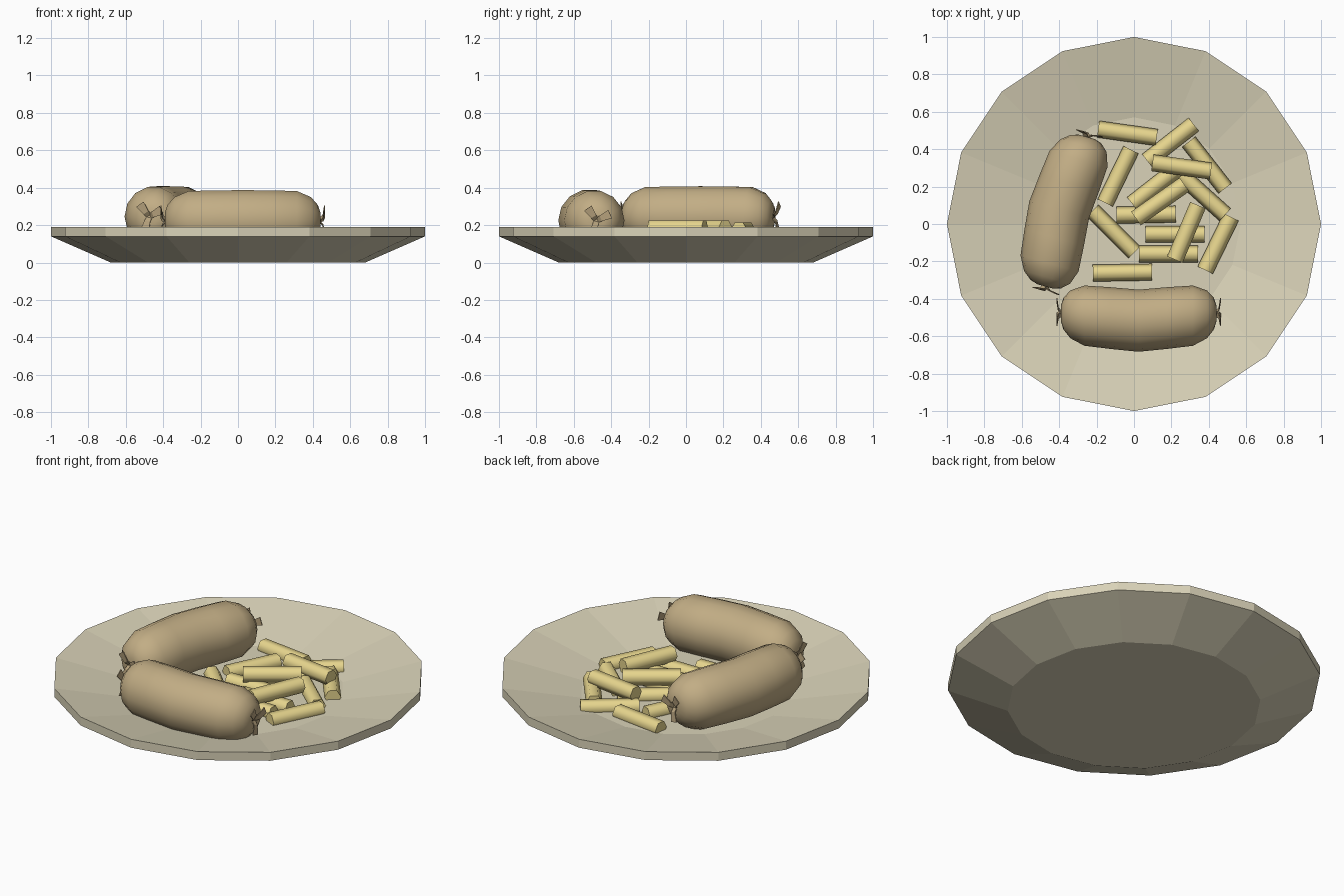
import bpy, bmesh
from math import sin, cos, radians, pi
from mathutils import Vector

if "Cube" in bpy.data.objects:
    bpy.data.objects.remove(bpy.data.objects["Cube"])


def material(name, rgb):
    m = bpy.data.materials.new(name)
    m.diffuse_color = (*rgb, 1)
    m.use_nodes = True
    m.node_tree.nodes["Principled BSDF"].inputs["Base Color"].default_value = m.diffuse_color
    return m


PLATE = material("plate_cream", (0.70, 0.65, 0.48))
SKIN = material("sausage_skin", (0.54, 0.42, 0.235))
TIE = material("sausage_tie", (0.48, 0.37, 0.21))
POTATO = material("fried_potato", (0.80, 0.67, 0.27))


def finish(bm, name, mat, loc=(0, 0, 0), rot=(0, 0, 0)):
    bmesh.ops.recalc_face_normals(bm, faces=bm.faces)
    me = bpy.data.meshes.new(name)
    bm.to_mesh(me)
    bm.free()
    me.materials.append(mat)
    ob = bpy.data.objects.new(name, me)
    ob.location, ob.rotation_euler = loc, rot
    bpy.context.collection.objects.link(ob)
    return ob


def tube(rings, sides, axis, smooth):
    """Skin rings of (centre, radius) around the x or z axis and cap both ends."""
    u, v = (Vector((0, 1, 0)), Vector((0, 0, 1))) if axis == "x" else (Vector((1, 0, 0)), Vector((0, 1, 0)))
    bm = bmesh.new()
    loops = []
    for c, r in rings:
        loops.append([bm.verts.new(Vector(c) + r * (cos(a) * u + sin(a) * v))
                      for a in (2 * pi * i / sides for i in range(sides))])
    for a, b in zip(loops, loops[1:]):
        for i in range(sides):
            j = (i + 1) % sides
            bm.faces.new((a[i], a[j], b[j], b[i])).smooth = smooth
    bm.faces.new(loops[0])
    bm.faces.new(loops[-1])
    return bm


# Plate: flat-sided dish with a shallow hollow
plate_profile = [(0.68, 0.0), (1.0, 0.14), (1.0, 0.19), (0.57, 0.10)]
finish(tube([((0, 0, z), r) for r, z in plate_profile], 16, "z", False), "plate", PLATE)

# Sausages: bent in the middle, rounded ends
END = 0.415


def bend(s):
    return -0.027 * (1 - abs(s) / 0.29)


half = [(0.0, 0.166), (0.15, 0.165), (0.29, 0.161), (0.365, 0.128), (0.402, 0.085), (END, 0.045)]
profile = [(-s, r) for s, r in half[:0:-1]] + half


def sausage(name, loc, angle):
    rot = (0, 0, radians(angle))
    ob = finish(tube([((s, bend(s), 0), r) for s, r in profile], 14, "x", True), name, SKIN, loc, rot)
    for f in ob.data.polygons:
        f.use_smooth = True

    # Twisted skin flaps at both ends
    bm = bmesh.new()
    for side in (-1, 1):
        for deg in (125, 25, 255):
            a = radians(deg)
            out, across = Vector((0, cos(a), sin(a))), Vector((0, -sin(a), cos(a)))
            base = Vector((side * (END - 0.005), bend(END), 0))
            prev = None
            for r, along, w in ((0.0, 0.0, 0.014), (0.025, 0.022, 0.016), (0.08, 0.030, 0.024)):
                mid = base + out * r + Vector((side * along, 0, 0))
                row = [bm.verts.new(mid - across * w), bm.verts.new(mid + across * w)]
                if prev:
                    bm.faces.new((prev[0], prev[1], row[1], row[0]))
                prev = row
    tie = finish(bm, name + "_ties", TIE, loc, rot)
    mod = tie.modifiers.new("thickness", "SOLIDIFY")
    mod.thickness = 0.005


sausage("front_sausage", (0.025, -0.49, 0.225), 0)
sausage("left_sausage", (-0.374, 0.069, 0.246), 254.5)

# Fries: x, y, heading, layer (0 on the plate, 1 on top of others)
fries = [(-0.035, 0.485, -8, 0), (0.195, 0.435, 38, 0), (0.39, 0.315, -52, 0),
         (0.255, 0.305, -8, 0.85), (-0.085, 0.255, 64, 0), (0.115, 0.205, 38, 0),
         (0.14, 0.12, 35, 1), (0.37, 0.155, -42, 0), (0.065, 0.05, 1, 0),
         (-0.11, -0.04, -45, 0), (0.22, -0.055, 0, 0), (0.185, -0.16, 0, 0),
         (-0.062, -0.26, 1, 0), (0.28, -0.045, 67, 1), (0.45, -0.105, 64, 0)]
for n, (x, y, deg, layer) in enumerate(fries, 1):
    bm = tube([((-0.158, 0, 0), 0.045), ((0.158, 0, 0), 0.045)], 6, "x", True)
    finish(bm, f"fry_{n:02d}", POTATO, (x, y, 0.114 + 0.071 * layer), (0, 0, radians(deg)))
